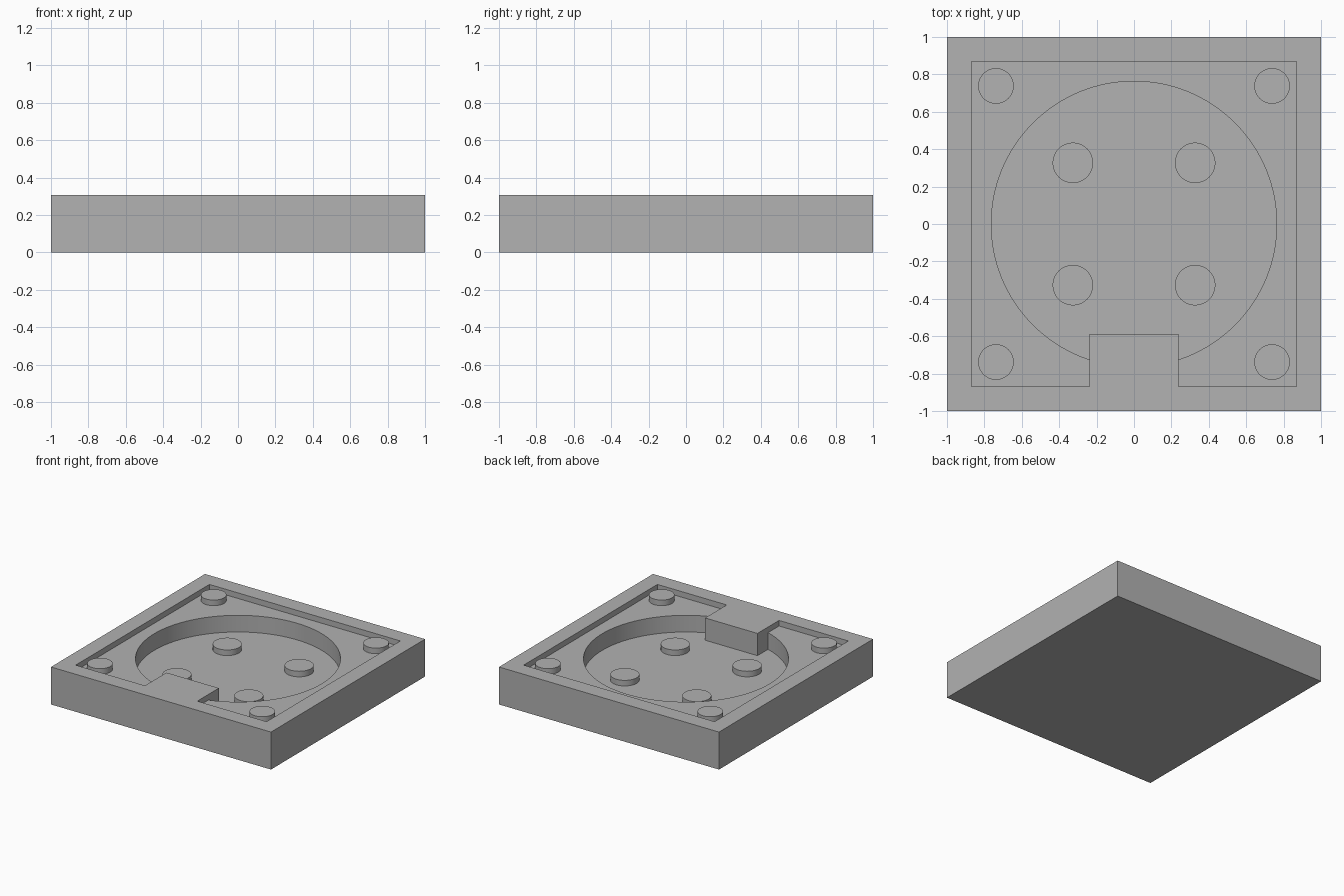
import bpy
from math import radians

cube = bpy.data.objects.get("Cube")
if cube:
    bpy.data.objects.remove(cube, do_unlink=True)

HEIGHT, RECESS_Z, POCKET_Z = 0.308, 0.262, 0.125
POST_RISE = 0.046
ABOVE = 0.5

grey = bpy.data.materials.new("plain_grey")
grey.use_nodes = True
color = (0.445, 0.445, 0.445, 1)
grey.diffuse_color = color
grey.node_tree.nodes["Principled BSDF"].inputs["Base Color"].default_value = color


def finish(name):
    ob = bpy.context.object
    ob.name = name
    ob.data.materials.append(grey)
    return ob


def box(name, x0, x1, y0, y1, z0, z1):
    centre = ((x0 + x1) / 2, (y0 + y1) / 2, (z0 + z1) / 2)
    bpy.ops.mesh.primitive_cube_add(size=1, location=centre)
    bpy.context.object.scale = (x1 - x0, y1 - y0, z1 - z0)
    bpy.ops.object.transform_apply(location=True, rotation=True, scale=True)
    return finish(name)


def cylinder(name, x, y, radius, z0, z1, sides):
    bpy.ops.mesh.primitive_cylinder_add(
        vertices=sides, radius=radius, depth=z1 - z0, location=(x, y, (z0 + z1) / 2))
    return finish(name)


def cut(target, cutter):
    mod = target.modifiers.new("cut", 'BOOLEAN')
    mod.operation, mod.solver, mod.object = 'DIFFERENCE', 'EXACT', cutter
    bpy.context.view_layer.objects.active = target
    bpy.ops.object.modifier_apply(modifier=mod.name)


def smooth(ob):
    bpy.ops.object.select_all(action='DESELECT')
    ob.select_set(True)
    bpy.context.view_layer.objects.active = ob
    bpy.ops.object.shade_smooth_by_angle(angle=radians(30))


# Tray body: square recess and round pocket, both leaving the front tongue standing
tray = box("tray_body", -1, 1, -1, 1, 0, HEIGHT)
recess = box("recess_cutter", -0.868, 0.868, -0.868, 0.868, RECESS_Z, ABOVE)
pocket = cylinder("pocket_cutter", 0, 0, 0.763, POCKET_Z, ABOVE - 0.1, 128)
tongue = box("tongue_keeper", -0.238, 0.238, -1.2, -0.588, -0.2, ABOVE + 0.2)
for cutter in (recess, pocket):
    cut(cutter, tongue)
for cutter in (recess, pocket):
    cut(tray, cutter)
for helper in (recess, pocket, tongue):
    bpy.data.objects.remove(helper, do_unlink=True)
smooth(tray)

# Low round posts in the recess corners and on the pocket floor
for sx, side in ((1, "left"), (-1, "right")):
    for sy, end in ((-1, "front"), (1, "back")):
        for name, offset, radius, floor in (
                ("corner_post", 0.738, 0.095, RECESS_Z),
                ("pocket_post", 0.327, 0.108, POCKET_Z)):
            smooth(cylinder(f"{name}_{end}_{side}", sx * offset, sy * offset, radius,
                            floor - 0.01, floor + POST_RISE, 64))
